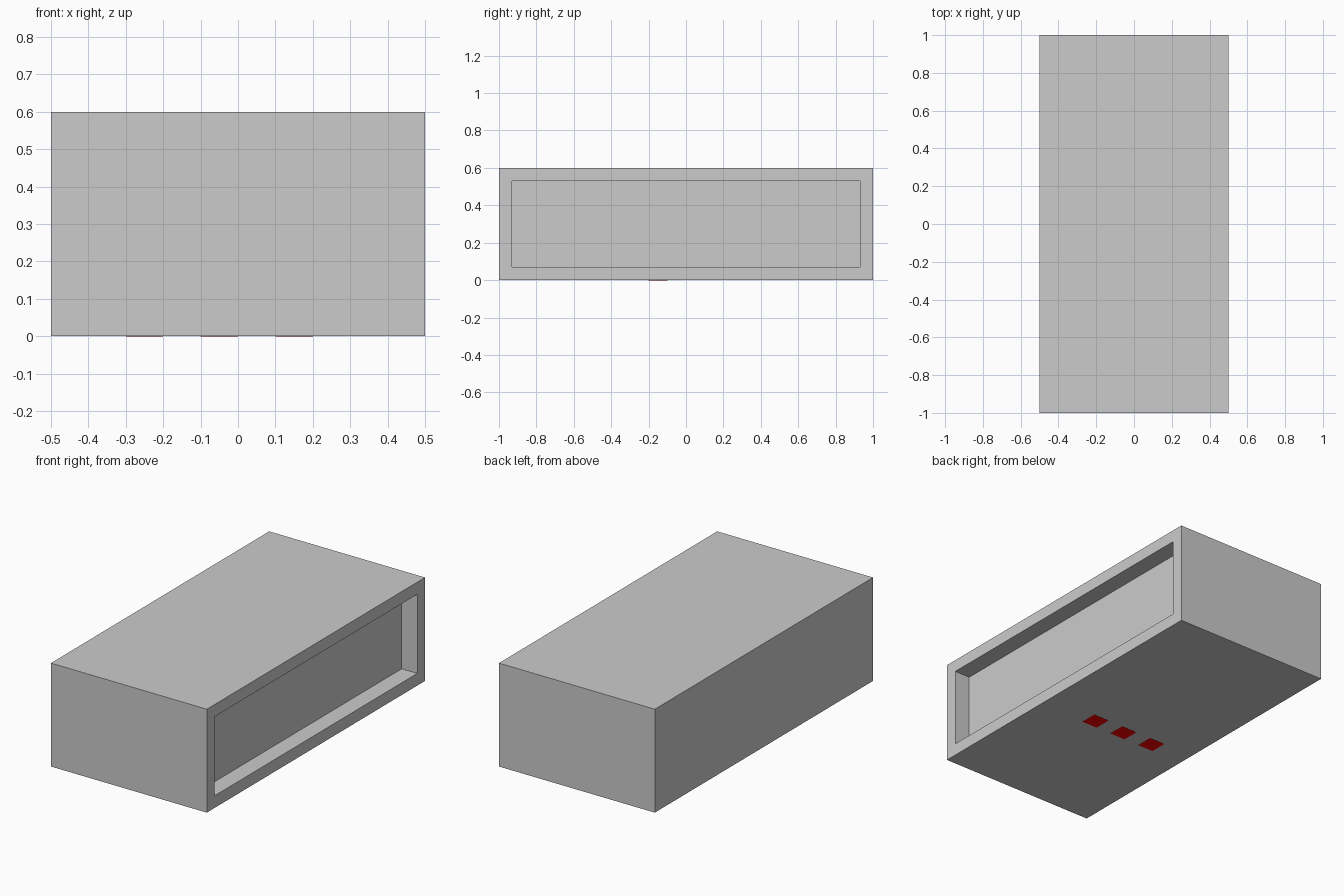
import bpy, bmesh
from mathutils import Matrix, Vector

if "Cube" in bpy.data.objects:
    bpy.data.objects.remove(bpy.data.objects["Cube"])


def box(name, lo, hi):
    """Axis-aligned box between two corners."""
    lo, hi = Vector(lo), Vector(hi)
    bm = bmesh.new()
    bmesh.ops.create_cube(bm, size=1, matrix=Matrix.Translation((lo + hi) / 2)
                          @ Matrix.Diagonal((*(hi - lo), 1)))
    mesh = bpy.data.meshes.new(name)
    bm.to_mesh(mesh)
    bm.free()
    obj = bpy.data.objects.new(name, mesh)
    bpy.context.collection.objects.link(obj)
    return obj


# Casing with a framed recess sunk into its right side
casing = box("casing", (-0.5, -1, 0), (0.5, 1, 0.6))
bm = bmesh.new()
bm.from_mesh(casing.data)
bm.normal_update()
side = max(bm.faces, key=lambda f: f.calc_center_median().x)
bmesh.ops.inset_region(bm, faces=[side], thickness=0.1)
panel = bmesh.ops.extrude_discrete_faces(bm, faces=[side])["faces"][0]
bmesh.ops.translate(bm, verts=panel.verts, vec=(-0.1, 0, 0))
bmesh.ops.recalc_face_normals(bm, faces=bm.faces)
bm.to_mesh(casing.data)
bm.free()

# Row of red buttons set almost flush in the underside
red = bpy.data.materials.new("red")
red.diffuse_color = (1, 0, 0, 1)
red.use_nodes = True
red.node_tree.nodes["Principled BSDF"].inputs["Base Color"].default_value = red.diffuse_color
for i, x in enumerate((-0.25, -0.05, 0.15)):
    button = box(f"button_{i + 1}", (x - 0.05, -0.2, -0.001), (x + 0.05, -0.1, 0.02))
    button.data.materials.append(red)
